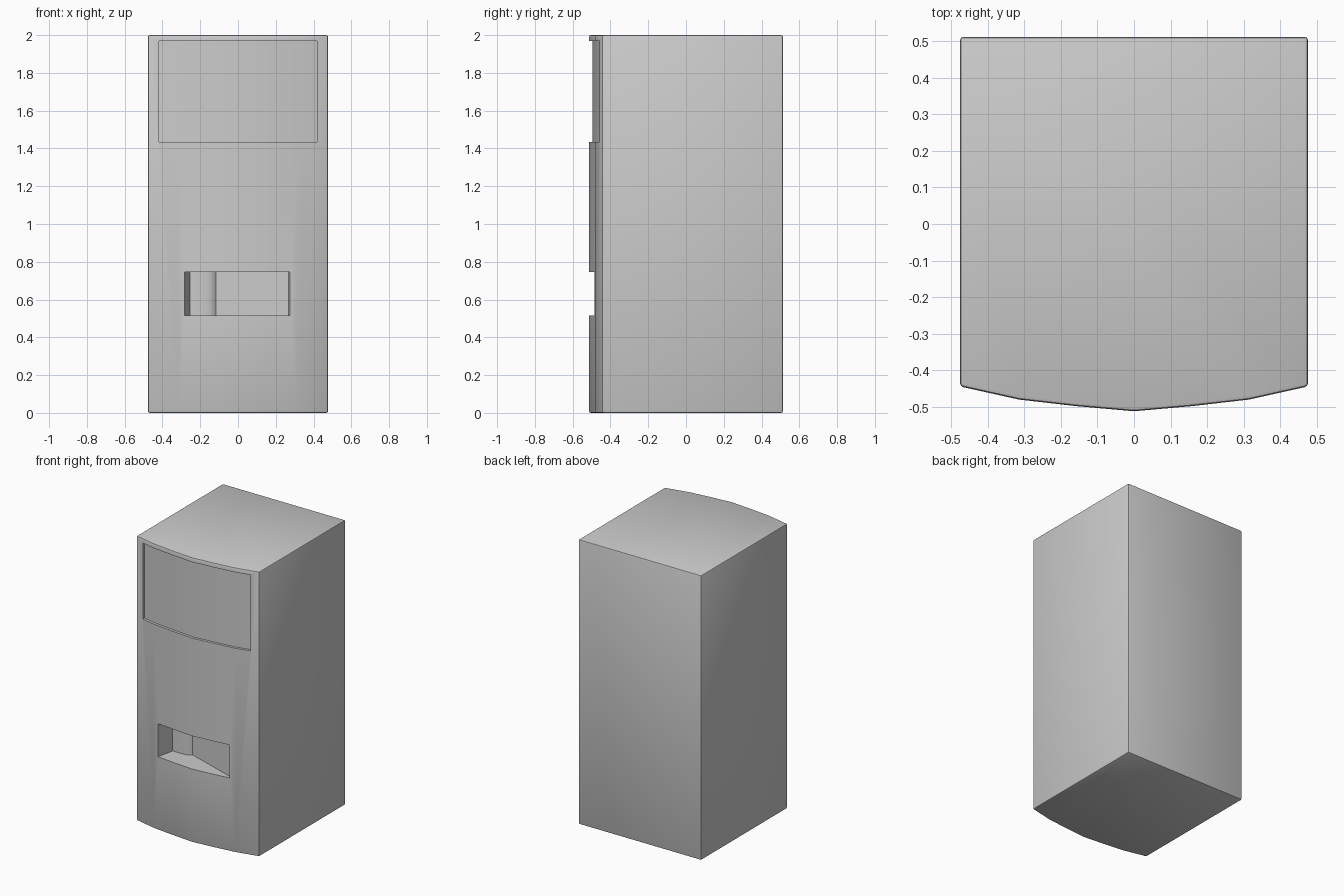
import bpy, bmesh

if "Cube" in bpy.data.objects:
    bpy.data.objects.remove(bpy.data.objects["Cube"])

# Right half of the gently bowed front, centre to side (x, y)
HALF_FRONT = [(0.0, -0.513), (0.158, -0.499), (0.315, -0.481), (0.477, -0.445)]
FRONT = [(-x, y) for x, y in reversed(HALF_FRONT[1:])] + HALF_FRONT


def front_y(x):
    """Depth of the bowed front at a given x."""
    x = abs(x)
    for (x0, y0), (x1, y1) in zip(HALF_FRONT, HALF_FRONT[1:]):
        if x <= x1:
            return y0 + (y1 - y0) * (x - x0) / (x1 - x0)
    return HALF_FRONT[-1][1]


def prism(name, outline, z0, z1):
    """Extrude a plan outline (x, y) vertically."""
    bm = bmesh.new()
    face = bm.faces.new([bm.verts.new((x, y, z0)) for x, y in outline])
    top = bmesh.ops.extrude_face_region(bm, geom=[face])["geom"]
    bmesh.ops.translate(bm, vec=(0, 0, z1 - z0),
                        verts=[v for v in top if isinstance(v, bmesh.types.BMVert)])
    bmesh.ops.recalc_face_normals(bm, faces=bm.faces)
    mesh = bpy.data.meshes.new(name)
    bm.to_mesh(mesh)
    bm.free()
    obj = bpy.data.objects.new(name, mesh)
    bpy.context.collection.objects.link(obj)
    return obj


# Cabinet with softened edges
cabinet = prism("cabinet", FRONT + [(0.477, 0.513), (-0.477, 0.513)], 0, 2)
bevel = cabinet.modifiers.new("soft_edges", "BEVEL")
bevel.width = 0.01
bevel.segments = 2
bevel.limit_method = "ANGLE"
bevel.angle_limit = 0.6

# Display recess: shallow pocket following the bowed front
xs = [-0.418, -0.315, -0.158, 0, 0.158, 0.315, 0.418]
screen_cut = prism("display_cutter",
                   [(x, front_y(x) + 0.018) for x in xs] + [(0.418, -0.6), (-0.418, -0.6)],
                   1.435, 1.968)

# Dispensing slot: deep on the left, ramping out to the right
slot_cut = prism("slot_cutter",
                 [(-0.283, -0.6), (-0.283, -0.487), (-0.255, -0.36), (-0.17, -0.36),
                  (-0.147, -0.356), (-0.13, -0.348), (-0.117, -0.336),
                  (0.268, -0.468), (0.275, -0.487), (0.275, -0.6)],
                 0.515, 0.747)

for cutter in (screen_cut, slot_cut):
    cut = cabinet.modifiers.new(cutter.name, "BOOLEAN")
    cut.operation = "DIFFERENCE"
    cut.solver = "EXACT"
    cut.object = cutter
    cutter.hide_render = True

# Apply everything, remove cutters and smooth the bowed faces
bpy.context.view_layer.objects.active = cabinet
cabinet.select_set(True)
for name in [m.name for m in cabinet.modifiers]:
    bpy.ops.object.modifier_apply(modifier=name)
for cutter in (screen_cut, slot_cut):
    bpy.data.objects.remove(cutter)
bpy.ops.object.shade_smooth_by_angle(angle=0.55)
